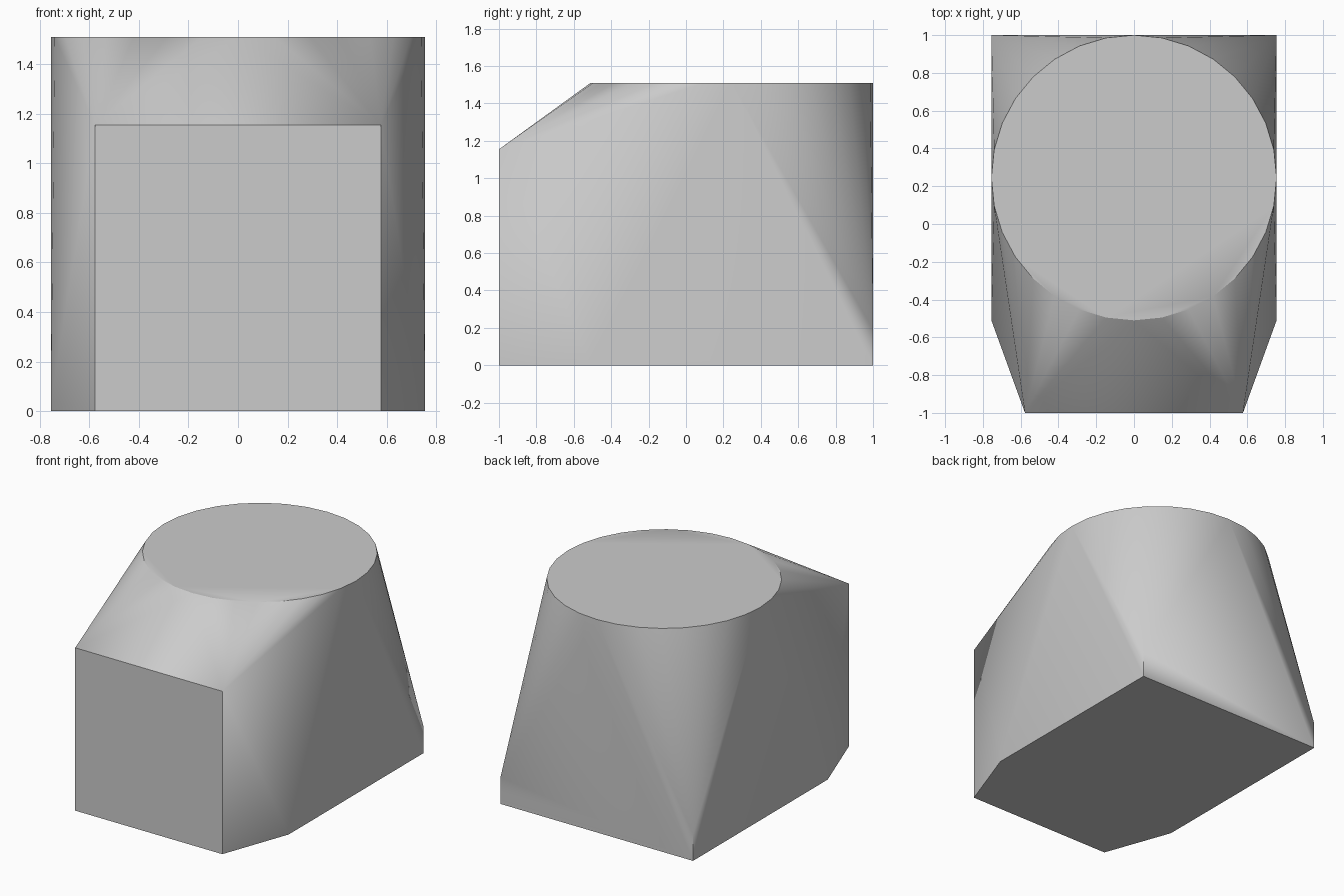
import bpy, bmesh
from math import sin, cos, pi, radians

if "Cube" in bpy.data.objects:
    bpy.data.objects.remove(bpy.data.objects["Cube"])

HALF_W, FRONT_W, TOP = 0.755, 0.577, 1.51
TOP_CENTRE_Y, SEGMENTS = 0.245, 32

grey = bpy.data.materials.new("plain grey")
grey.use_nodes = True
colour = (0.6, 0.6, 0.6, 1)
grey.diffuse_color = colour
grey.node_tree.nodes["Principled BSDF"].inputs["Base Color"].default_value = colour

# Round top rim
points = []
for i in range(SEGMENTS):
    a = 2 * pi * i / SEGMENTS
    points.append((HALF_W * cos(a), TOP_CENTRE_Y + HALF_W * sin(a), TOP))

# Upright corner edges, mirrored: back, side and front, each with its height
for side in (-1, 1):
    for x, y, height in ((HALF_W, 1, 0.19), (HALF_W, -0.51, 0.04), (FRONT_W, -1, 1.155)):
        points += [(side * x, y, 0), (side * x, y, height)]

# Solid block stretched around the rim and the corners
bm = bmesh.new()
for p in points:
    bm.verts.new(p)
bmesh.ops.convex_hull(bm, input=bm.verts)
bmesh.ops.dissolve_limit(bm, angle_limit=radians(0.2), verts=bm.verts, edges=bm.edges)
bmesh.ops.recalc_face_normals(bm, faces=bm.faces)
mesh = bpy.data.meshes.new("tapered_block")
bm.to_mesh(mesh)
bm.free()
mesh.materials.append(grey)

block = bpy.data.objects.new("tapered_block", mesh)
bpy.context.collection.objects.link(block)
bpy.ops.object.select_all(action='DESELECT')
block.select_set(True)
bpy.context.view_layer.objects.active = block
bpy.ops.object.shade_smooth_by_angle(angle=radians(30))
